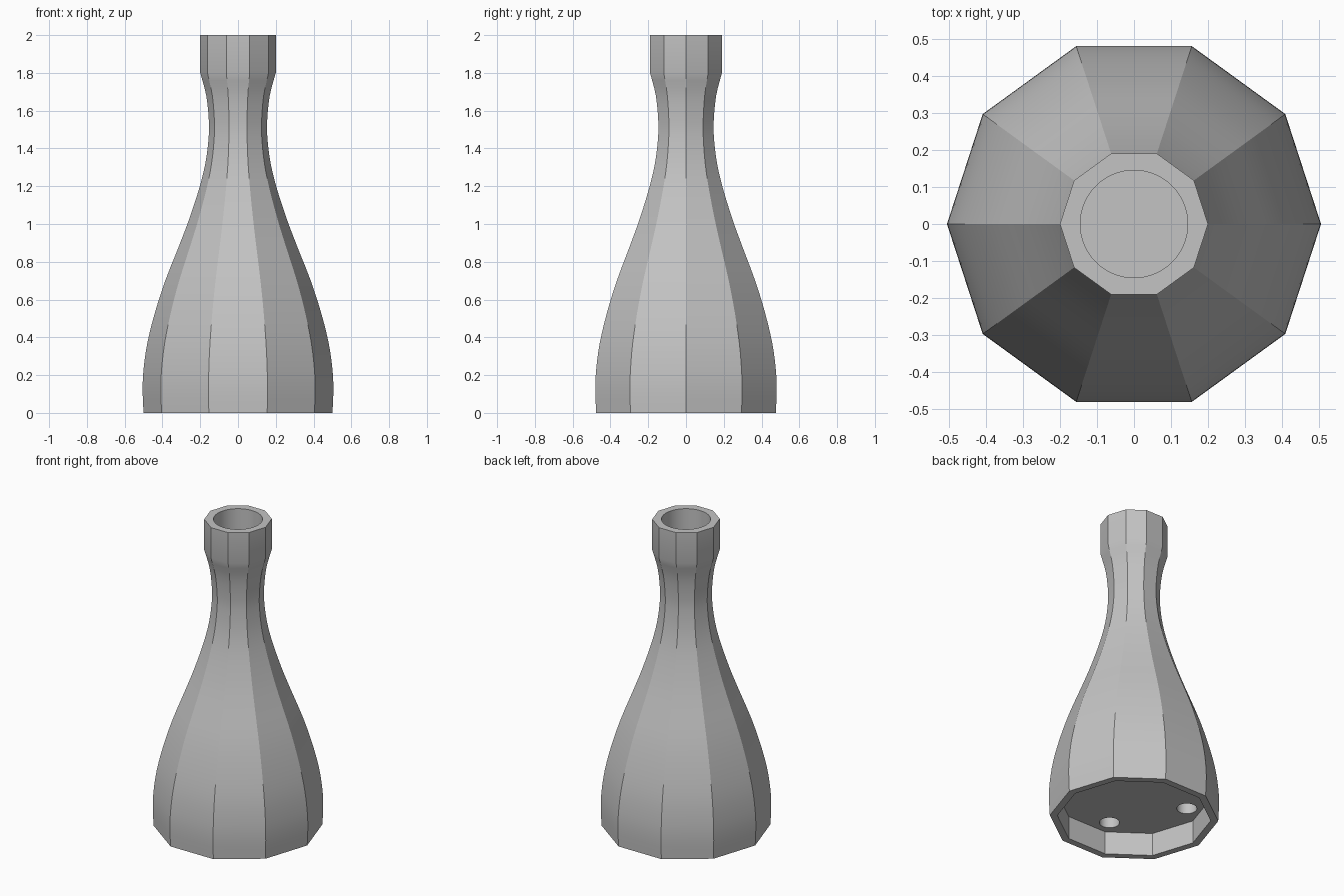
import bpy, bmesh, math
from mathutils import Vector

SIDES = 10

cube = bpy.data.objects.get("Cube")
if cube:
    bpy.data.objects.remove(cube, do_unlink=True)

grey = bpy.data.materials.new("plain grey")
grey.use_nodes = True
grey.diffuse_color = (0.55, 0.55, 0.55, 1)
grey.node_tree.nodes["Principled BSDF"].inputs["Base Color"].default_value = grey.diffuse_color


def lathe(name, profile, sides):
    """Closed solid from (radius, height) pairs, first corner on +x."""
    bm = bmesh.new()
    rings = [[bm.verts.new((r * math.cos(math.tau * i / sides),
                            r * math.sin(math.tau * i / sides), z))
              for i in range(sides)] for r, z in profile]
    for low, high in zip(rings, rings[1:]):
        for i in range(sides):
            j = (i + 1) % sides
            bm.faces.new((low[i], low[j], high[j], high[i]))
    bm.faces.new(rings[0][::-1])
    bm.faces.new(rings[-1])
    mesh = bpy.data.meshes.new(name)
    bm.to_mesh(mesh)
    bm.free()
    obj = bpy.data.objects.new(name, mesh)
    mesh.materials.append(grey)
    bpy.context.collection.objects.link(obj)
    return obj


def smooth_profile(points, steps=3):
    """Catmull-Rom curve through the points."""
    p = [Vector(q) for q in points]
    p = [2 * p[0] - p[1]] + p + [2 * p[-1] - p[-2]]
    out = []
    for a, b, c, d in zip(p, p[1:], p[2:], p[3:]):
        for s in range(steps):
            t = s / steps
            out.append(0.5 * (2 * b + (c - a) * t + (2 * a - 5 * b + 4 * c - d) * t ** 2
                              + (3 * b - a - 3 * c + d) * t ** 3))
    return out + [p[-2]]


def cut(body, cutter):
    mod = body.modifiers.new(cutter.name, "BOOLEAN")
    mod.operation = "DIFFERENCE"
    mod.solver = "EXACT"
    mod.object = cutter
    cutter.hide_render = True
    cutters.append(cutter)


# Faceted body: swelling base, narrow neck, straight collar
cutters = []
curve = smooth_profile([(0.5, 0), (0.505, 0.12), (0.5, 0.23), (0.48, 0.37), (0.44, 0.53),
                        (0.385, 0.7), (0.31, 0.89), (0.257, 1.03), (0.205, 1.19),
                        (0.173, 1.32), (0.157, 1.44), (0.154, 1.54), (0.168, 1.68),
                        (0.2, 1.8)])
body = lathe("vase_body", curve + [(0.2, 2)], SIDES)

# Round socket in the collar and faceted recess under the base
cut(body, lathe("socket_cutter", [(0.145, 1.8), (0.145, 2.1)], 64))
cut(body, lathe("recess_cutter", [(0.455, -0.1), (0.455, 0.15)], SIDES))

# Small round holes in the recess floor
for i in range(4):
    angle = math.radians(-15 + 90 * i)
    hole = lathe("hole_cutter", [(0.06, 0.1), (0.06, 0.25)], 32)
    hole.location = (0.345 * math.cos(angle), 0.345 * math.sin(angle), 0)
    cut(body, hole)

# Apply the cuts and remove the cutters
bpy.ops.object.select_all(action="DESELECT")
body.select_set(True)
bpy.context.view_layer.objects.active = body
for mod in list(body.modifiers):
    bpy.ops.object.modifier_apply(modifier=mod.name)
for cutter in cutters:
    bpy.data.objects.remove(cutter, do_unlink=True)
bpy.ops.object.shade_smooth_by_angle(angle=math.radians(30))
